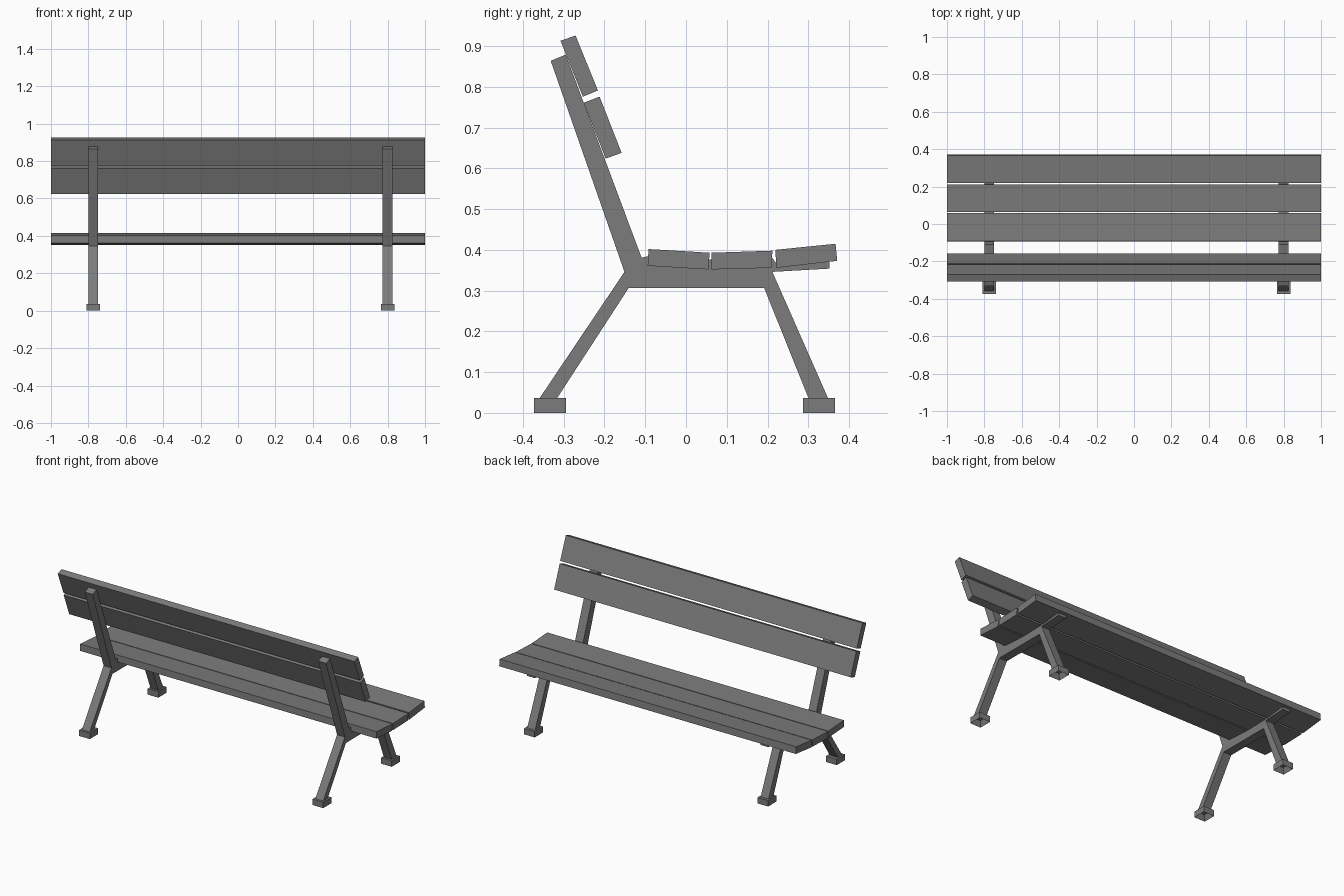
import bpy, bmesh

if "Cube" in bpy.data.objects:
    bpy.data.objects.remove(bpy.data.objects["Cube"])

gray = bpy.data.materials.new("bench gray")
gray.diffuse_color = (0.2, 0.2, 0.2, 1)
gray.use_nodes = True
gray.node_tree.nodes["Principled BSDF"].inputs["Base Color"].default_value = gray.diffuse_color


def finish(name, bm):
    bmesh.ops.recalc_face_normals(bm, faces=bm.faces)
    mesh = bpy.data.meshes.new(name)
    bm.to_mesh(mesh)
    bm.free()
    mesh.materials.append(gray)
    obj = bpy.data.objects.new(name, mesh)
    bpy.context.collection.objects.link(obj)
    return obj


def extrude_x(name, profile, x0, x1):
    """Extrude a (y, z) outline from x0 to x1."""
    bm = bmesh.new()
    face = bm.faces.new([bm.verts.new((x0, y, z)) for y, z in profile])
    ext = bmesh.ops.extrude_face_region(bm, geom=[face])
    moved = [v for v in ext["geom"] if isinstance(v, bmesh.types.BMVert)]
    bmesh.ops.translate(bm, verts=moved, vec=(x1 - x0, 0, 0))
    return finish(name, bm)


def foot(name, x, y):
    """Square foot with an open socket underneath."""
    bm = bmesh.new()
    bmesh.ops.create_cube(bm, size=1)
    for v in bm.verts:
        v.co = (x + v.co.x * 0.072, y + v.co.y * 0.079, 0.018 + v.co.z * 0.036)
    bottom = [f for f in bm.faces if f.calc_center_median().z < 0.001]
    bmesh.ops.inset_region(bm, faces=bottom, thickness=0.017)
    for v in bottom[0].verts:
        v.co.z = 0.033
    return finish(name, bm)


# Side frame: back post, seat beam and two splayed legs in one outline
frame = [(-0.332, 0.864), (-0.295, 0.879), (-0.109, 0.381), (-0.09, 0.385),
         (0.06, 0.376), (0.212, 0.380), (0.225, 0.362), (0.352, 0.372),
         (0.352, 0.354), (0.212, 0.346), (0.349, 0.035), (0.301, 0.035),
         (0.192, 0.306), (-0.141, 0.306), (-0.317, 0.035), (-0.360, 0.035),
         (-0.151, 0.346)]
for side, x in (("left", -0.774), ("right", 0.800)):
    extrude_x(side + "_frame", frame, x - 0.0265, x + 0.0265)
    foot(side + "_rear_foot", x, -0.334)
    foot(side + "_front_foot", x, 0.326)

# Seat and backrest planks
planks = {
    "seat_plank_rear": [(-0.092, 0.402), (0.058, 0.393), (0.055, 0.352), (-0.094, 0.361)],
    "seat_plank_middle": [(0.063, 0.393), (0.212, 0.398), (0.210, 0.356), (0.063, 0.352)],
    "seat_plank_front": [(0.219, 0.400), (0.367, 0.415), (0.371, 0.373), (0.222, 0.356)],
    "back_plank_upper": [(-0.308, 0.913), (-0.271, 0.926), (-0.216, 0.791), (-0.253, 0.776)],
    "back_plank_lower": [(-0.251, 0.761), (-0.212, 0.776), (-0.158, 0.638), (-0.197, 0.624)],
}
for name, outline in planks.items():
    extrude_x(name, outline, -1, 1)
